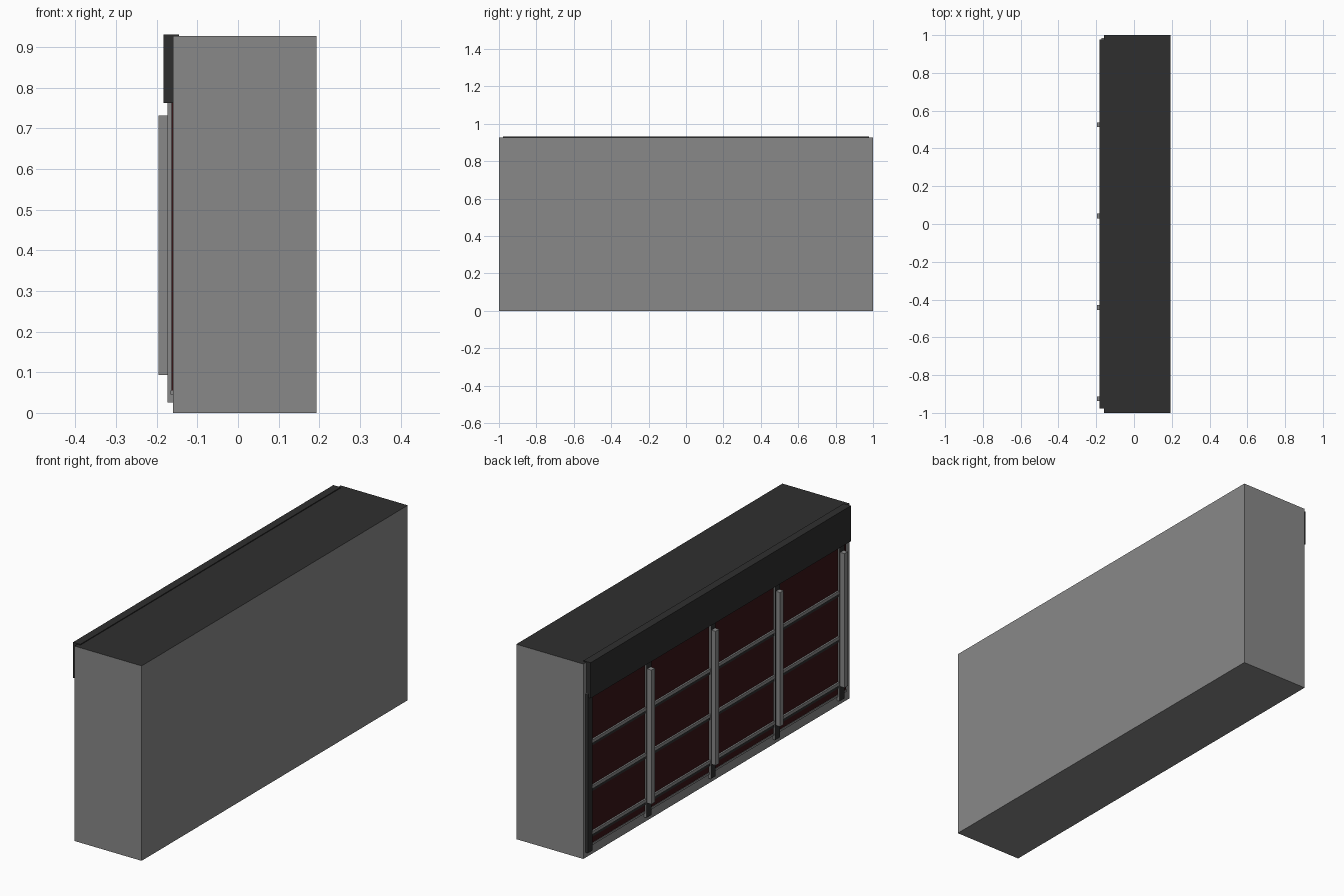
import bpy

cube = bpy.data.objects.get("Cube")
if cube:
    bpy.data.objects.remove(cube, do_unlink=True)


def material(name, rgb):
    mat = bpy.data.materials.new(name)
    mat.use_nodes = True
    color = (*rgb, 1)
    mat.diffuse_color = color
    mat.node_tree.nodes["Principled BSDF"].inputs["Base Color"].default_value = color
    return mat


grey = material("grey metal", (0.25, 0.25, 0.25))
dark = material("dark charcoal", (0.028, 0.028, 0.028))
red = material("deep red", (0.04, 0.007, 0.008))


def box(name, x, y, z, *mats):
    """Box from (low, high) ranges on each axis."""
    bpy.ops.mesh.primitive_cube_add(size=1)
    obj = bpy.context.object
    obj.name = name
    for v in obj.data.vertices:
        v.co = [(lo + hi) / 2 + c * (hi - lo) for c, (lo, hi) in zip(v.co, (x, y, z))]
    for mat in mats:
        obj.data.materials.append(mat)
    return obj


# Cabinet body with a dark roof
body = box("cabinet_body", (-0.16, 0.193), (-1, 1), (0, 0.927), grey, dark)
for face in body.data.polygons:
    face.material_index = int(face.normal.z > 0.5)

# Display panel and the sill below it
box("back_panel", (-0.164, -0.158), (-0.97, 0.97), (0.055, 0.82), red)
box("sill", (-0.166, -0.158), (-0.97, 0.97), (0.045, 0.055), grey)

# Fascia along the top
box("fascia", (-0.183, -0.145), (-0.978, 0.978), (0.762, 0.931), dark)

# Horizontal rails, each with a dark strip underneath
for i, top in enumerate((0.115, 0.333, 0.55)):
    box(f"rail_{i}", (-0.172, -0.16), (-0.93, 0.955), (top - 0.016, top), grey)
    box(f"rail_strip_{i}", (-0.167, -0.16), (-0.93, 0.955), (top - 0.03, top - 0.016), dark)

# Upright channels: dark face, grey sides; all but the end one carry a post
for i in range(5):
    y = -0.925 + 0.4835 * i
    end = i == 4
    mid = 0.966 if end else y
    channel = box(f"channel_{i}", (-0.173, -0.16), (mid - 0.018, mid + 0.018),
                  (0.025, 0.78), grey, dark)
    for face in channel.data.polygons:
        face.material_index = int(face.normal.x < -0.5 or (end and face.normal.y > 0.5))
    if not end:
        box(f"post_{i}", (-0.195, -0.172), (y - 0.013, y + 0.013), (0.093, 0.731), grey)
